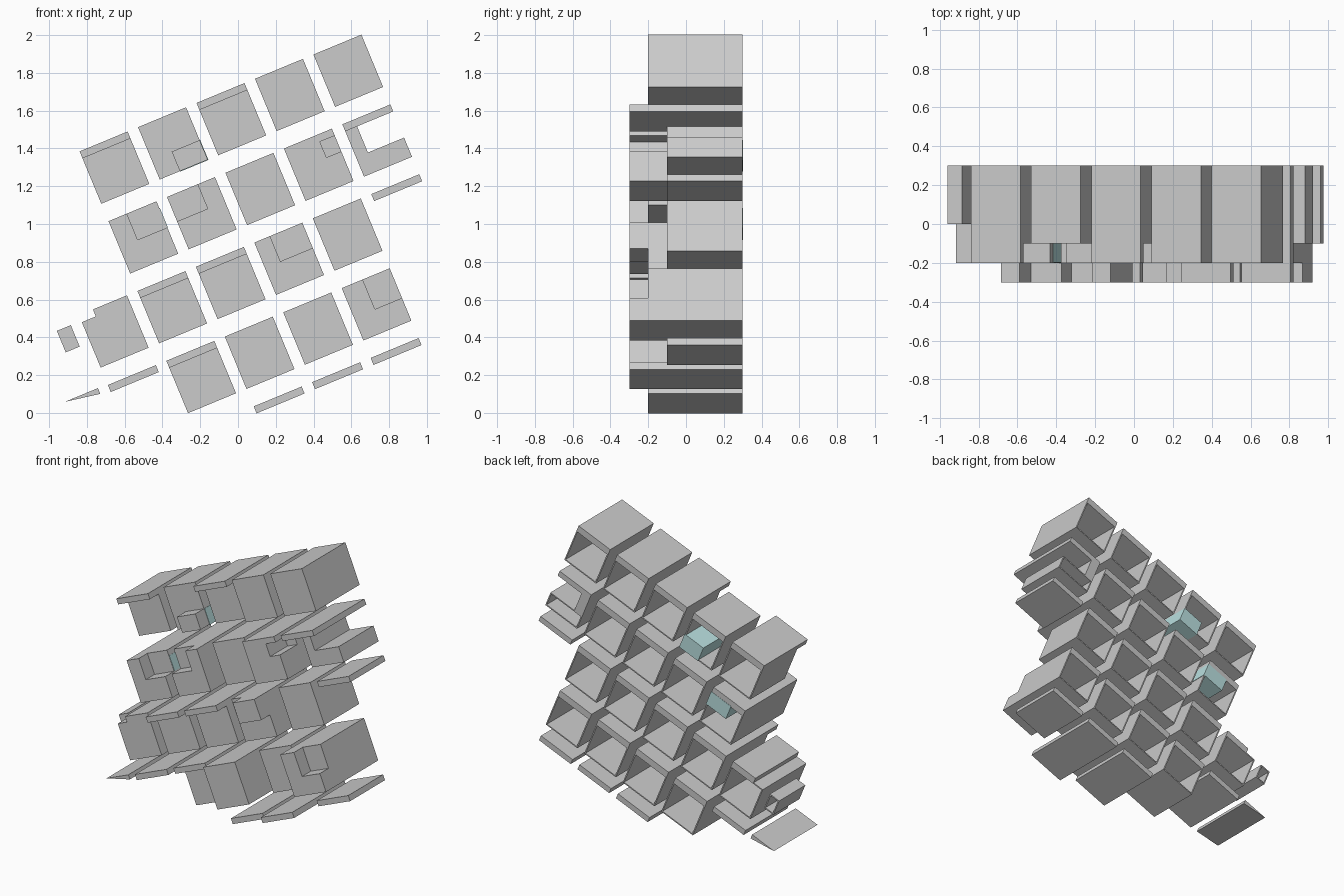
import bpy, bmesh, math
from mathutils import Matrix, Vector

if "Cube" in bpy.data.objects:
    bpy.data.objects.remove(bpy.data.objects["Cube"], do_unlink=True)

TILT = Matrix.Rotation(-math.radians(22.5), 4, 'Y')
BACK = 0.3           # common rear plane
W, H = 0.275, 0.30   # cell width and height
SLAB = 0.04          # roof thickness
WALL = 0.012


def material(name, rgb):
    m = bpy.data.materials.new(name)
    m.use_nodes = True
    m.diffuse_color = (*rgb, 1)
    m.node_tree.nodes["Principled BSDF"].inputs["Base Color"].default_value = (*rgb, 1)
    return m


GREY = material("light grey", (0.6, 0.6, 0.6))
TEAL = material("pale teal", (0.5, 0.76, 0.76))


def col(c):
    return 1.095 - 0.335 * (5 - c)


def top(r):
    return 2.0 - 0.4 * r


def finish(name, bm, mat=GREY):
    bmesh.ops.recalc_face_normals(bm, faces=bm.faces[:])
    bm.transform(TILT)
    me = bpy.data.meshes.new(name)
    bm.to_mesh(me)
    bm.free()
    me.materials.append(mat)
    ob = bpy.data.objects.new(name, me)
    bpy.context.collection.objects.link(ob)


def add_box(bm, u0, u1, v0, v1, y0, y1):
    size = Vector((u1 - u0, y1 - y0, v1 - v0))
    mid = Vector((u0 + u1, y0 + y1, v0 + v1)) / 2
    bmesh.ops.create_cube(bm, size=1, matrix=Matrix.Translation(mid) @ Matrix.Diagonal((*size, 1)))


def block(name, u0, u1, v0, v1, y0, y1=BACK, mat=GREY):
    bm = bmesh.new()
    add_box(bm, u0, u1, v0, v1, y0, y1)
    finish(name, bm, mat)


def shell(name, u0, u1, v0, v1, y0):
    """Box with a hollow that opens at the rear."""
    bm = bmesh.new()
    add_box(bm, u0, u1, v0, v1, y0, BACK)
    rear = max(bm.faces, key=lambda f: f.calc_center_median().y)
    bmesh.ops.inset_region(bm, faces=[rear], thickness=WALL)
    moved = bmesh.ops.extrude_face_region(bm, geom=[rear])["geom"]
    bmesh.ops.delete(bm, geom=[rear], context='FACES_ONLY')
    verts = [g for g in moved if isinstance(g, bmesh.types.BMVert)]
    bmesh.ops.translate(bm, verts=verts, vec=(0, y0 + WALL - BACK, 0))
    finish(name, bm)


def slab(r, c, front):
    u, v = col(c), top(r)
    block(f"roof_slab_{r}_{c}", u, u + W, v - SLAB, v, front)


def cell(r, c, slab_front, room_front):
    u, v = col(c), top(r)
    slab(r, c, slab_front)
    shell(f"room_{r}_{c}", u, u + W, v - H, v - SLAB, room_front)


# Full cells: row, column, roof front, room front
for spec in [(1, 1, -.2, -.1), (1, 2, -.1, -.1), (1, 3, -.2, -.1), (1, 4, -.2, -.2), (1, 5, -.2, -.2),
             (2, 1, -.2, -.2), (2, 2, -.2, -.2), (2, 3, -.2, -.2), (2, 4, -.3, -.1),
             (3, 1, -.3, -.2), (3, 2, -.3, -.2), (3, 3, -.2, -.2), (3, 4, -.1, -.1),
             (4, 1, -.2, -.1), (4, 2, -.3, -.3), (4, 3, -.1, -.1), (4, 4, -.2, -.2)]:
    cell(*spec)

# Lone roof slabs
for spec in [(2, 5, -.3), (3, 5, -.1), (4, 0, -.2), (5, 2, -.2), (5, 3, -.3), (5, 4, -.1)]:
    slab(*spec)


def notched_front(r, c, cut, floor, y0, y1, left=False, under_roof=False):
    """Front layer of a cell with one upper corner left out."""
    u, v = col(c), top(r)
    a, b = (cut, u + W) if left else (u, cut)
    block(f"front_base_{r}_{c}", u, u + W, v - H, floor, y0, y1)
    block(f"front_pier_{r}_{c}", a, b, floor, v - SLAB, y0, y1)
    if not under_roof:
        block(f"front_roof_{r}_{c}", a, b, v - SLAB, v, y0, y1)


notched_front(2, 1, -.14, 1.05, -.3, -.2)
notched_front(2, 2, .265, 1.06, -.3, -.2, left=True)
notched_front(2, 4, .95, 1.07, -.3, -.1, under_roof=True)
notched_front(4, 4, .88, .23, -.3, -.2)

# Projecting corner bays
block("lower_corner_bay", .205, col(2) + W, top(1) - H, 1.412, -.2, -.1)
block("upper_corner_bay", .512, col(3) + W, .653, top(3), -.3, -.2)

# Glazed corner bays
block("glass_bay_upper", .205, col(2) + W + .003, top(1) - H - .003, 1.412, -.098, BACK + .002, TEAL)
block("glass_bay_lower", -.14, col(1) + W + .003, 1.05, top(2) - SLAB, -.198, BACK + .002, TEAL)

# L-shaped end room
e = col(5)
block("end_room_pier", e, e + .068, 1.01, top(2) - SLAB, -.1)
shell("end_room_wing", e, e + W, top(2) - H, 1.01, -.1)

# Partial cells on the far side
u = col(0)
shell("side_room", u, u + W, top(3) - H, top(3) - SLAB, -.2)
block("side_room_roof", u + .08, u + W, top(3) - SLAB, top(3), -.2)
shell("side_fragment", -.72, -.64, .645, .768, 0)

# Tapered slab end
bm = bmesh.new()
tri = [bm.verts.new((a, -.2, b)) for a, b in ((-.825, .405), (-.635, .405), (-.635, .372))]
face = bm.faces.new(tri)
ext = bmesh.ops.extrude_face_region(bm, geom=[face])["geom"]
bmesh.ops.translate(bm, verts=[g for g in ext if isinstance(g, bmesh.types.BMVert)], vec=(0, .5, 0))
finish("tapered_slab", bm)
